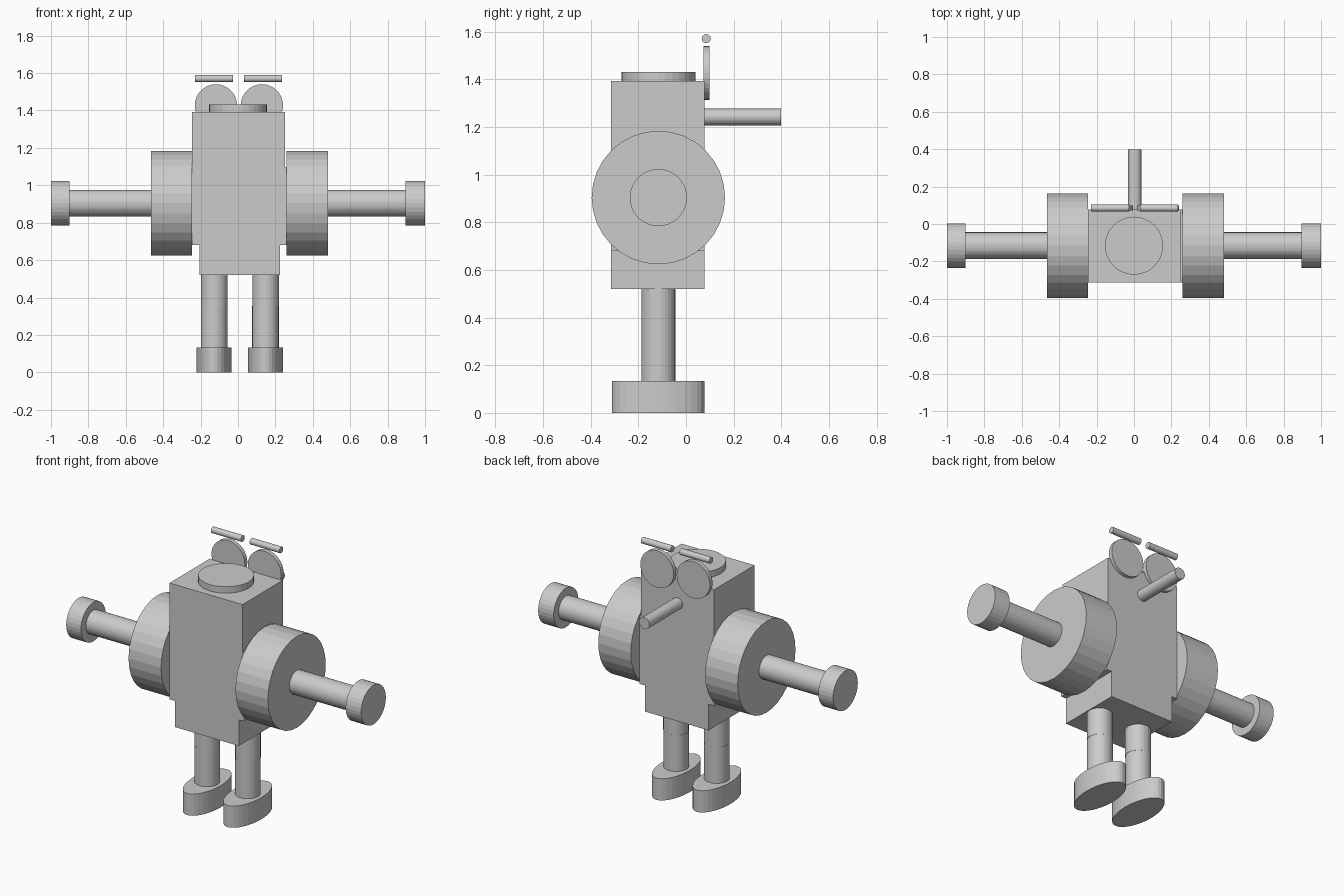
import bpy
import math

if "Cube" in bpy.data.objects:
    bpy.data.objects.remove(bpy.data.objects["Cube"])

grey = bpy.data.materials.new("plain_grey")
grey.diffuse_color = (0.6, 0.6, 0.6, 1)
grey.use_nodes = True
grey.node_tree.nodes["Principled BSDF"].inputs["Base Color"].default_value = grey.diffuse_color

CY = -0.116  # depth of the body axis
ROT = {"x": (0, math.pi / 2, 0), "y": (math.pi / 2, 0, 0), "z": (0, 0, 0)}


def finish(name):
    ob = bpy.context.object
    ob.name = name
    ob.data.name = name
    ob.data.materials.append(grey)
    return ob


def box(name, x0, x1, y0, y1, z0, z1):
    bpy.ops.mesh.primitive_cube_add(
        size=1, location=((x0 + x1) / 2, (y0 + y1) / 2, (z0 + z1) / 2))
    bpy.context.object.scale = (x1 - x0, y1 - y0, z1 - z0)
    return finish(name)


def rod(name, axis, a, b, centre, r):
    """Flat-shaded cylinder from a to b along axis; centre gives the other two coordinates."""
    loc = list(centre)
    loc.insert("xyz".index(axis), (a + b) / 2)
    bpy.ops.mesh.primitive_cylinder_add(
        vertices=32, radius=r, depth=abs(b - a), location=loc, rotation=ROT[axis])
    return finish(name)


# Stacked body boxes
box("pelvis", -0.207, 0.225, -0.314, 0.077, 0.52, 0.68)
box("torso", -0.245, 0.26, -0.314, 0.077, 0.68, 1.098)
box("head", -0.245, 0.25, -0.314, 0.077, 1.098, 1.393)

# Cap disc on the head and long nose
rod("cap", "z", 1.393, 1.432, (0.0, CY), 0.155)
rod("nose", "y", 0.077, 0.398, (0.004, 1.242), 0.035)

# Per side: sign, shoulder inner x, outer x, hand start, leg x, eye x, brow range
sides = [
    ("left", -1, 0.245, 0.465, 0.9, -0.128, -0.118, (-0.23, -0.027)),
    ("right", 1, 0.26, 0.48, 0.895, 0.147, 0.128, (0.032, 0.234)),
]
for side, s, inner, outer, hand, leg, eye, brow in sides:
    # Shoulder drum, arm and hand
    rod(side + "_shoulder", "x", s * inner, s * outer, (CY, 0.904), 0.28)
    rod(side + "_arm", "x", s * outer, s * hand, (CY, 0.904), 0.072)
    rod(side + "_hand", "x", s * hand, s * 1.0, (CY, 0.904), 0.12)
    # Two-piece leg and oval foot
    rod(side + "_thigh", "z", 0.355, 0.52, (leg + 0.002, CY), 0.071)
    rod(side + "_shin", "z", 0.133, 0.355, (leg, CY), 0.071)
    foot = rod(side + "_foot", "z", 0, 0.133, (leg, CY), 1)
    foot.scale = (0.094, 0.194, 1)
    # Eye disc and brow
    rod(side + "_eye", "y", 0.073, 0.098, (eye, 1.427), 0.113)
    rod(side + "_brow", "x", brow[0], brow[1], (0.085, 1.571), 0.019)
